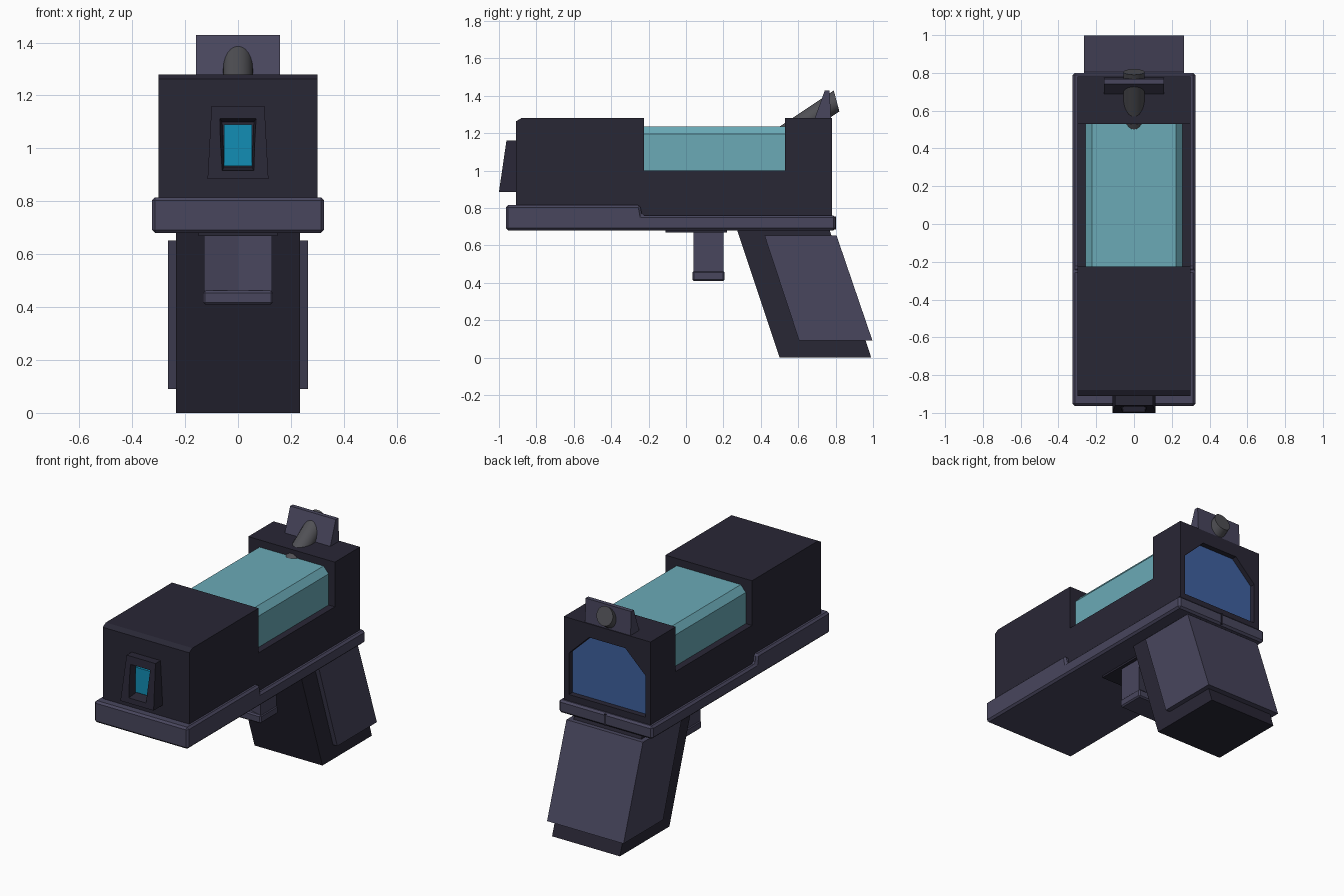
import bpy, bmesh, math

if "Cube" in bpy.data.objects:
    bpy.data.objects.remove(bpy.data.objects["Cube"])


def material(name, rgb):
    m = bpy.data.materials.new(name)
    m.diffuse_color = (*rgb, 1)
    m.use_nodes = True
    m.node_tree.nodes["Principled BSDF"].inputs["Base Color"].default_value = m.diffuse_color
    return m


DARK = material("dark_shell", (0.022, 0.020, 0.036))
TRIM = material("trim", (0.065, 0.061, 0.11))
GLASS = material("glass", (0.145, 0.40, 0.47))
CYAN = material("cyan_lens", (0.006, 0.27, 0.46))
BLUE = material("blue_screen", (0.05, 0.12, 0.35))
GREY = material("grey_metal", (0.08, 0.08, 0.09))


def loft(name, ring_a, ring_b, mat, bevel=0):
    """Solid between two matching rings of 3D points."""
    bm = bmesh.new()
    a = [bm.verts.new(p) for p in ring_a]
    b = [bm.verts.new(p) for p in ring_b]
    n = len(a)
    bm.faces.new(a)
    bm.faces.new(b[::-1])
    for i in range(n):
        j = (i + 1) % n
        bm.faces.new((a[i], b[i], b[j], a[j]))
    bmesh.ops.recalc_face_normals(bm, faces=bm.faces)
    me = bpy.data.meshes.new(name)
    bm.to_mesh(me)
    bm.free()
    ob = bpy.data.objects.new(name, me)
    bpy.context.collection.objects.link(ob)
    if mat:
        me.materials.append(mat)
    if bevel:
        mod = ob.modifiers.new("bevel", 'BEVEL')
        mod.width = bevel
        mod.segments = 1
    return ob


def side_profile(name, yz, half, mat, bevel=0):
    return loft(name, [(-half, y, z) for y, z in yz],
                [(half, y, z) for y, z in yz], mat, bevel)


def front_profile(name, xz, y0, y1, mat, bevel=0):
    return loft(name, [(x, y0, z) for x, z in xz],
                [(x, y1, z) for x, z in xz], mat, bevel)


def mirrored(half):
    """Close a right-hand xz outline with its left-hand mirror."""
    return half + [(-x, z) for x, z in reversed(half)]


def box(name, x, y0, y1, z0, z1, mat, bevel=0):
    return side_profile(name, [(y0, z0), (y1, z0), (y1, z1), (y0, z1)], x, mat, bevel)


def cut(ob, cutter):
    cutter.hide_render = True
    mod = ob.modifiers.new("cut", 'BOOLEAN')
    mod.operation = 'DIFFERENCE'
    mod.solver = 'EXACT'
    mod.object = cutter
    bpy.context.view_layer.objects.active = ob
    for m in list(ob.modifiers):
        bpy.ops.object.modifier_apply(modifier=m.name)
    bpy.data.objects.remove(cutter)


# Main shell with glass notch and recessed rear display
body = side_profile("body", [(-0.91, 0.74), (0.78, 0.74), (0.78, 1.28), (0.53, 1.28),
                             (0.53, 1.0), (-0.225, 1.0), (-0.225, 1.28),
                             (-0.88, 1.28), (-0.91, 1.262)], 0.30, DARK)
rear = mirrored([(0.265, 0.80), (0.265, 1.06), (0.125, 1.195)])
cut(body, front_profile("rear_cutter", rear, 0.745, 0.9, None))
inner = mirrored([(0.262, 0.803), (0.262, 1.058), (0.123, 1.192)])
front_profile("rear_screen", inner, 0.74, 0.75, BLUE)

# Glass chamber
front_profile("glass_chamber", mirrored([(0.257, 0.99), (0.257, 1.195), (0.222, 1.235)]),
              -0.23, 0.54, GLASS)

# Lower rail, taller at the front
side_profile("lower_rail", [(-0.963, 0.68), (0.80, 0.68), (0.80, 0.76),
                            (-0.235, 0.76), (-0.245, 0.815), (-0.963, 0.815)],
             0.325, TRIM, 0.012)
box("rail_seam", 0.006, 0.79, 0.803, 0.685, 0.755, DARK)

# Muzzle frame and lens
muzzle = loft("muzzle",
              [(-0.115, -1.0, 0.885), (0.115, -1.0, 0.885), (0.10, -0.96, 1.16), (-0.10, -0.96, 1.16)],
              [(-0.115, -0.90, 0.885), (0.115, -0.90, 0.885), (0.10, -0.90, 1.16), (-0.10, -0.90, 1.16)],
              DARK)
cut(muzzle, loft("muzzle_cutter",
                 [(x, -1.05, z) for x, z in mirrored([(0.066, 0.905), (0.085, 1.138)])],
                 [(x, -0.925, z) for x, z in mirrored([(0.052, 0.93), (0.06, 1.10)])], None))
box("muzzle_lens", 0.053, -0.94, -0.92, 0.933, 1.09, CYAN)

# Slanted grip with wraparound panel
side_profile("grip", [(0.27, 0.69), (0.50, 0), (0.99, 0), (0.765, 0.69)], 0.235, DARK)
side_profile("grip_panel", [(0.42, 0.652), (0.605, 0.09), (0.997, 0.09), (0.805, 0.652)],
             0.265, TRIM)

# Trigger: pinched block over a foot plate
plan = [(-0.128, 0.04), (0, 0.075), (0.128, 0.04), (0.128, 0.2), (0, 0.165), (-0.128, 0.2)]
loft("trigger", [(x, y, 0.45) for x, y in plan], [(x, y, 0.69) for x, y in plan], TRIM)
box("trigger_foot", 0.133, 0.034, 0.207, 0.41, 0.462, TRIM, 0.008)
box("trigger_mount", 0.15, -0.11, 0.22, 0.668, 0.69, DARK)

# Rear sight plate and slanted sight tube
side_profile("sight_plate", [(0.685, 1.27), (0.775, 1.27), (0.768, 1.428), (0.742, 1.428)],
             0.158, TRIM)
ring = [(0.056 * math.cos(a), 0.056 * math.sin(a))
        for a in (math.tau * i / 24 for i in range(24))]
tube = loft("sight_tube", [(x, 0.805 - 0.27 * w, 1.372 + w) for x, w in ring],
            [(x, 0.505 - 0.27 * w, 1.172 + w) for x, w in ring], GREY)
bpy.ops.object.select_all(action='DESELECT')
tube.select_set(True)
bpy.context.view_layer.objects.active = tube
bpy.ops.object.shade_smooth_by_angle(angle=math.radians(30))
